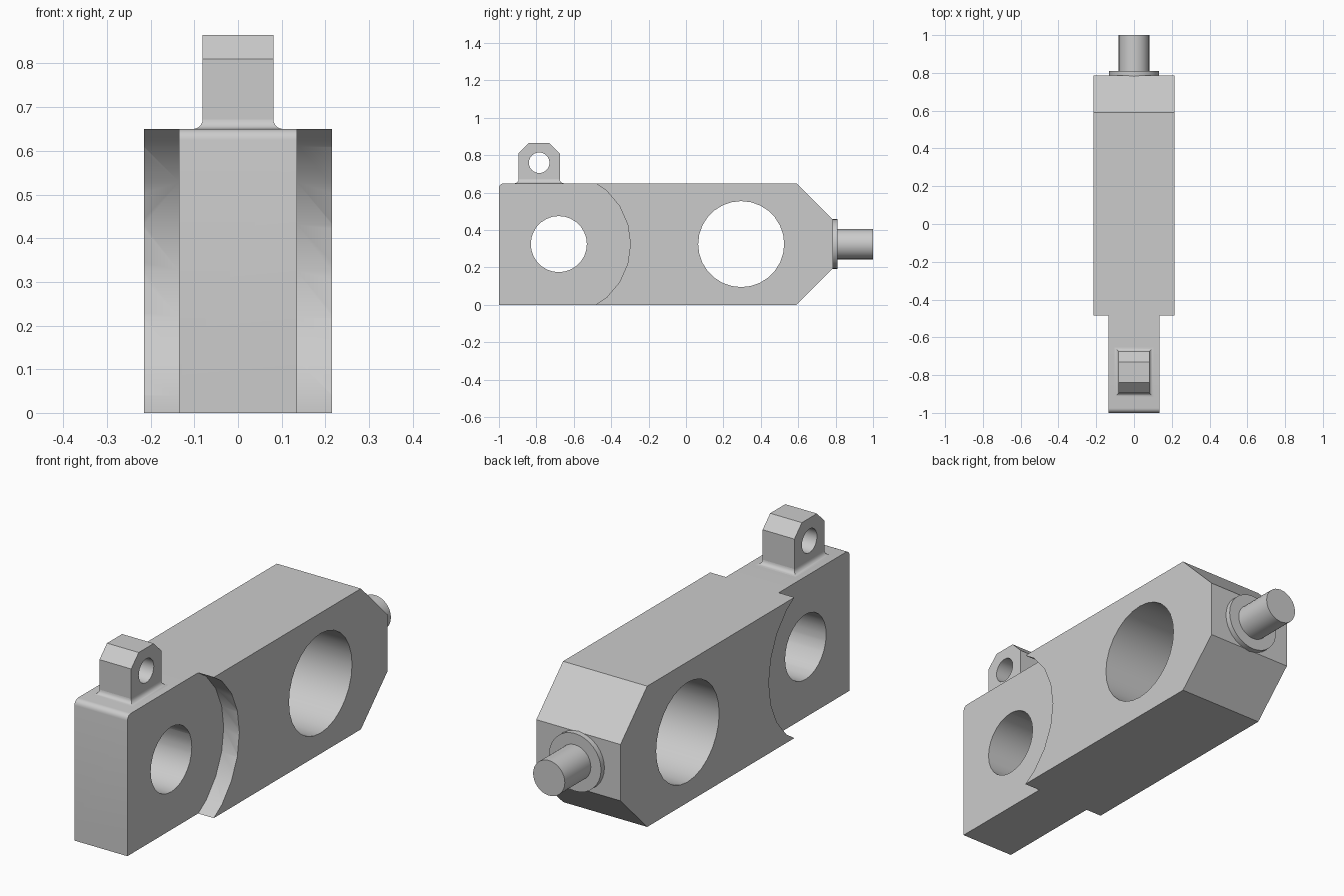
import bpy, bmesh
from math import sin, cos, pi, radians, asin
from mathutils import Matrix

if "Cube" in bpy.data.objects:
    bpy.data.objects.remove(bpy.data.objects["Cube"], do_unlink=True)

grey = bpy.data.materials.new("plain_grey")
grey.use_nodes = True
COLOUR = (0.6, 0.6, 0.6, 1)
grey.diffuse_color = COLOUR
grey.node_tree.nodes["Principled BSDF"].inputs["Base Color"].default_value = COLOUR

MID = 0.325          # height of the centre line
TOP = 0.65
HALF = 0.215         # half width of the thick body
TONGUE = 0.135       # half width of the thin front end
EYE_Y = -0.68        # centre of the front hole and of the curved shoulder


def arc(cy, cz, r, start, end, n):
    """Points of an arc in the side plane, both ends included."""
    return [(cy + r * cos(start + (end - start) * i / n),
             cz + r * sin(start + (end - start) * i / n)) for i in range(n + 1)]


def circle(cy, cz, r, n):
    return arc(cy, cz, r, 0, 2 * pi, n)[:-1]


def add_mesh(name, bm):
    bmesh.ops.recalc_face_normals(bm, faces=bm.faces)
    me = bpy.data.meshes.new(name)
    bm.to_mesh(me)
    bm.free()
    me.materials.append(grey)
    ob = bpy.data.objects.new(name, me)
    bpy.context.collection.objects.link(ob)
    return ob


def plate(name, loops, half, x=0):
    """Side outline with holes, thickened across x."""
    cu = bpy.data.curves.new(name + "_outline", 'CURVE')
    cu.dimensions, cu.fill_mode, cu.extrude = '2D', 'BOTH', half
    for pts in loops:
        sp = cu.splines.new('POLY')
        sp.points.add(len(pts) - 1)
        for p, (y, z) in zip(sp.points, pts):
            p.co = (y, z, 0, 1)
        sp.use_cyclic_u = True
    tmp = bpy.data.objects.new(name + "_outline", cu)
    bpy.context.collection.objects.link(tmp)
    bpy.context.view_layer.update()
    me = bpy.data.meshes.new_from_object(tmp)
    bm = bmesh.new()
    bm.from_mesh(me)
    bpy.data.objects.remove(tmp)
    bpy.data.meshes.remove(me)
    bpy.data.curves.remove(cu)
    bmesh.ops.remove_doubles(bm, verts=bm.verts, dist=1e-4)
    to_world = Matrix(((0, 0, 1, x), (1, 0, 0, 0), (0, 1, 0, 0), (0, 0, 0, 1)))
    bmesh.ops.transform(bm, matrix=to_world, verts=bm.verts)
    return add_mesh(name, bm)


def rod(name, r, y0, y1):
    bm = bmesh.new()
    m = Matrix.Translation((0, (y0 + y1) / 2, MID)) @ Matrix.Rotation(pi / 2, 4, 'X')
    bmesh.ops.create_cone(bm, cap_ends=True, segments=32, radius1=r, radius2=r,
                          depth=y1 - y0, matrix=m)
    return add_mesh(name, bm)


def smooth(ob):
    bpy.ops.object.select_all(action='DESELECT')
    ob.select_set(True)
    bpy.context.view_layer.objects.active = ob
    bpy.ops.object.shade_smooth_by_angle(angle=radians(30))


# Main body: tapered rear, rounded upper front edge, two cross holes
outline = [(-1, 0), (0.59, 0), (0.785, 0.195), (0.785, 0.455), (0.59, TOP)]
outline += arc(-0.975, TOP - 0.025, 0.025, pi / 2, pi, 5)
body = plate("body", [outline, circle(EYE_Y, MID, 0.15, 28),
                      circle(0.295, MID, 0.23, 28)], HALF)

# Curved shoulder relief on both sides of the front end
a = asin(0.345 / 0.383)
relief = [(-1.1, -0.02)] + arc(EYE_Y, MID, 0.383, -a, a, 8) + [(-1.1, TOP + 0.02)]
for side in (-1, 1):
    cutter = plate("shoulder_cutter", [relief], 0.1, side * (TONGUE + 0.1))
    mod = body.modifiers.new("relief", 'BOOLEAN')
    mod.operation, mod.solver, mod.object = 'DIFFERENCE', 'EXACT', cutter
    bpy.context.view_layer.objects.active = body
    bpy.ops.object.modifier_apply(modifier=mod.name)
    bpy.data.objects.remove(cutter)

# Rear collar and pin
collar = rod("rear_collar", 0.133, 0.78, 0.81)
pin = rod("rear_pin", 0.081, 0.80, 1.0)

# Top lug with chamfered crown and small hole
LUG_Y, LUG_L, LUG_W = -0.785, 0.11, 0.081
crown = [(LUG_Y - LUG_L, TOP - 0.005), (LUG_Y + LUG_L, TOP - 0.005),
         (LUG_Y + LUG_L, 0.81), (LUG_Y + LUG_L / 2, 0.865),
         (LUG_Y - LUG_L / 2, 0.865), (LUG_Y - LUG_L, 0.81)]
lug = plate("top_lug", [crown, circle(LUG_Y, 0.76, 0.055, 24)], LUG_W)

# Hollow fillet around the lug base
R, STEPS = 0.022, 5
bm = bmesh.new()
rings = []
for i in range(STEPS + 1):
    t = pi / 2 * i / STEPS
    out, z = R * (1 - sin(t)), TOP + R * (1 - cos(t))
    rings.append([bm.verts.new((sx * (LUG_W + out), LUG_Y + sy * (LUG_L + out), z))
                  for sx, sy in ((-1, -1), (1, -1), (1, 1), (-1, 1))])
for low, high in zip(rings, rings[1:]):
    for k in range(4):
        j = (k + 1) % 4
        bm.faces.new((low[k], low[j], high[j], high[k]))
bm.faces.new(rings[0])
bm.faces.new(rings[-1])
fillet = add_mesh("lug_fillet", bm)

for ob in (body, collar, pin, lug, fillet):
    smooth(ob)
